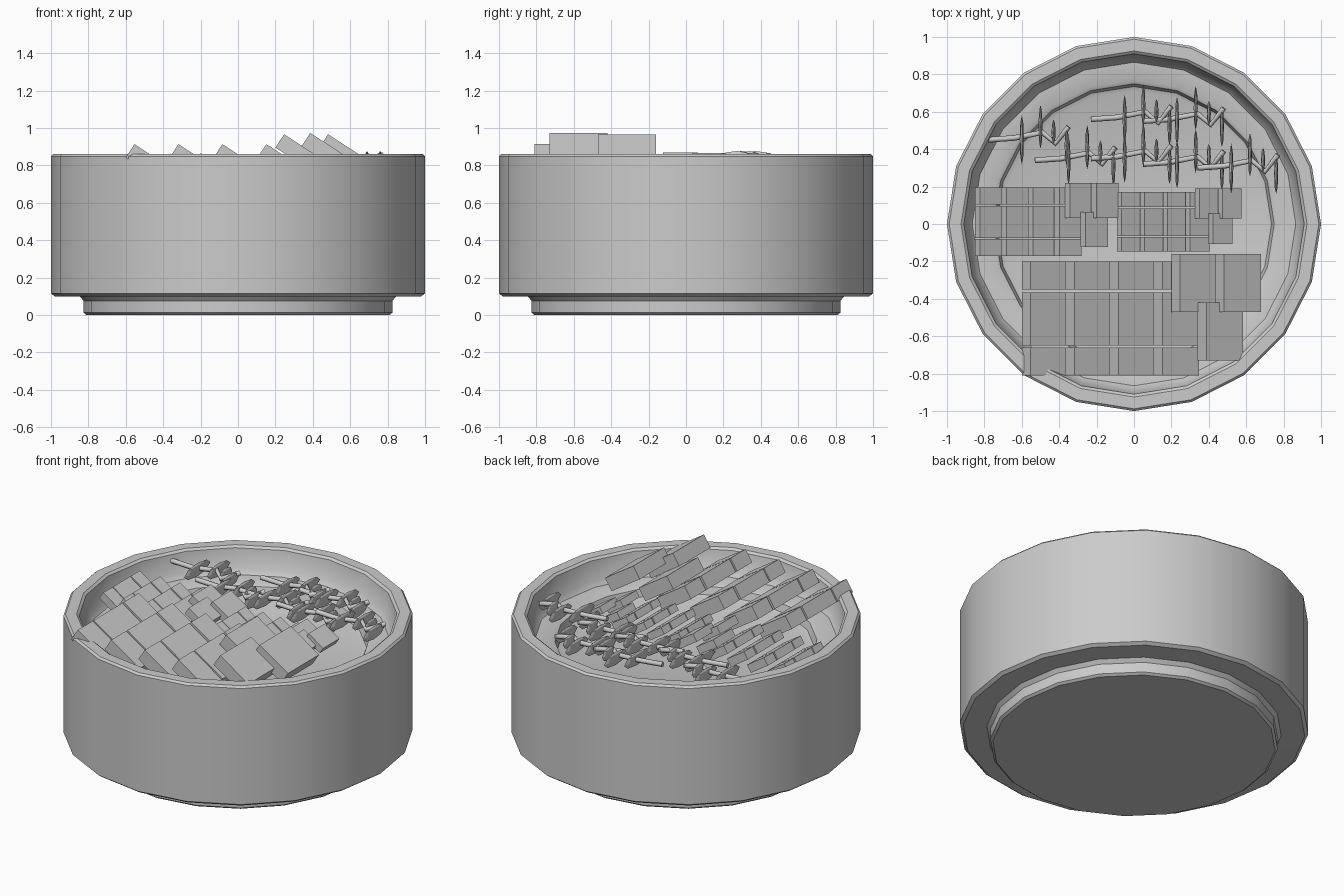
import bpy, bmesh, math
from mathutils import Matrix, Vector

if "Cube" in bpy.data.objects:
    bpy.data.objects.remove(bpy.data.objects["Cube"])


def new_object(name, bm, smooth=False):
    bmesh.ops.recalc_face_normals(bm, faces=bm.faces[:])
    mesh = bpy.data.meshes.new(name)
    bm.to_mesh(mesh)
    bm.free()
    ob = bpy.data.objects.new(name, mesh)
    bpy.context.collection.objects.link(ob)
    if smooth:
        bpy.ops.object.select_all(action='DESELECT')
        ob.select_set(True)
        bpy.context.view_layer.objects.active = ob
        bpy.ops.object.shade_smooth_by_angle(angle=math.radians(35))
    return ob


def lathe(name, profile, sides):
    bm = bmesh.new()
    rings = []
    for r, z in profile:
        rings.append([bm.verts.new((r * math.cos(2 * math.pi * i / sides),
                                    r * math.sin(2 * math.pi * i / sides), z))
                      for i in range(sides)])
    for a, b in zip(rings, rings[1:]):
        for i in range(sides):
            j = (i + 1) % sides
            bm.faces.new((a[i], a[j], b[j], b[i]))
    bm.faces.new(rings[0])
    bm.faces.new(rings[-1])
    return new_object(name, bm, True)


# Bowl: foot, outer wall, rim, shallow inside with a ledge and sunken floor
lathe("bowl", [
    (.81, 0), (.825, .012), (.825, .075), (.845, .098),
    (.98, .10), (1, .115), (1, .848), (.988, .86),
    (.925, .86), (.91, .848), (.89, .73), (.865, .70),
    (.77, .695), (.75, .685), (.735, .64), (.71, .63)], 20)

# Stacks of tilted slices: base grid of 4 x 4 plus two overlapping piles
FLOOR = .714
TILT = math.radians(33)
LENGTH, THICK = .235, .085


def add_slice(bm, left, front, depth, lift, origin, scale):
    """Tilted box, placed by its left edge, front edge and lift."""
    w = LENGTH * math.cos(TILT) + THICK * math.sin(TILT)
    h = LENGTH * math.sin(TILT) + THICK * math.cos(TILT)
    centre = Vector((left + w / 2, front + depth / 2, lift + h / 2))
    m = (Matrix.Translation(origin) @ Matrix.Scale(scale, 4)
         @ Matrix.Translation(centre) @ Matrix.Rotation(TILT, 4, 'Y')
         @ Matrix.Diagonal((LENGTH, depth, THICK, 1)))
    bmesh.ops.create_cube(bm, size=1, matrix=m)


def slice_stack(name, x, y, scale):
    bm = bmesh.new()
    origin = Vector((x, y, FLOOR))
    for col in range(4):
        for front in (-.15, -.315, -.45, -.61):
            add_slice(bm, col * .235, front, .15, 0, origin, scale)
    for left in (.80, 1.035):                       # rear pile
        for front in (-.115, -.27):
            add_slice(bm, left, front, .155, .053, origin, scale)
    for front in (-.375, -.53):                     # front pile
        add_slice(bm, .94, front, .155, .06, origin, scale)
    return new_object(name, bm)


slice_stack("slices_front", -.60, -.20, 1.0)
slice_stack("slices_left", -.85, .195, .6)
slice_stack("slices_middle", -.09, .17, .52)

# Leafy twigs: bent round stem with thin upright leaves
STEM = [(0, 0, .01), (.14, .01, 0), (.29, .04, .01), (.36, -.02, 0), (.43, .07, .02)]
LEAVES = [(.18, .00, .145), (.28, .07, .13), (.35, .04, .075), (.42, -.03, .12)]


def twig(index, x, y, z):
    curve = bpy.data.curves.new("stem_tmp", 'CURVE')
    curve.dimensions = '3D'
    curve.bevel_depth = .015
    curve.bevel_resolution = 1
    curve.use_fill_caps = True
    sp = curve.splines.new('POLY')
    sp.points.add(len(STEM) - 1)
    for p, c in zip(sp.points, STEM):
        p.co = (*c, 1)
    stem = bpy.data.objects.new(f"twig_stem_{index}", curve)
    stem.location = (x, y, z)
    bpy.context.collection.objects.link(stem)

    bm = bmesh.new()
    for lx, ly, half in LEAVES:
        m = (Matrix.Translation((x + lx, y + ly, z))
             @ Matrix.Diagonal((.011, half * .9, .042, 1)))
        bmesh.ops.create_uvsphere(bm, u_segments=8, v_segments=4, radius=1, matrix=m)
    new_object(f"twig_leaves_{index}", bm)


for i, (x, y, z) in enumerate([
        (-.78, .45, .80), (-.23, .56, .80), (.05, .55, .80), (-.53, .34, .79),
        (-.23, .35, .80), (.05, .32, .80), (.34, .30, .835)]):
    twig(i + 1, x, y, z)
